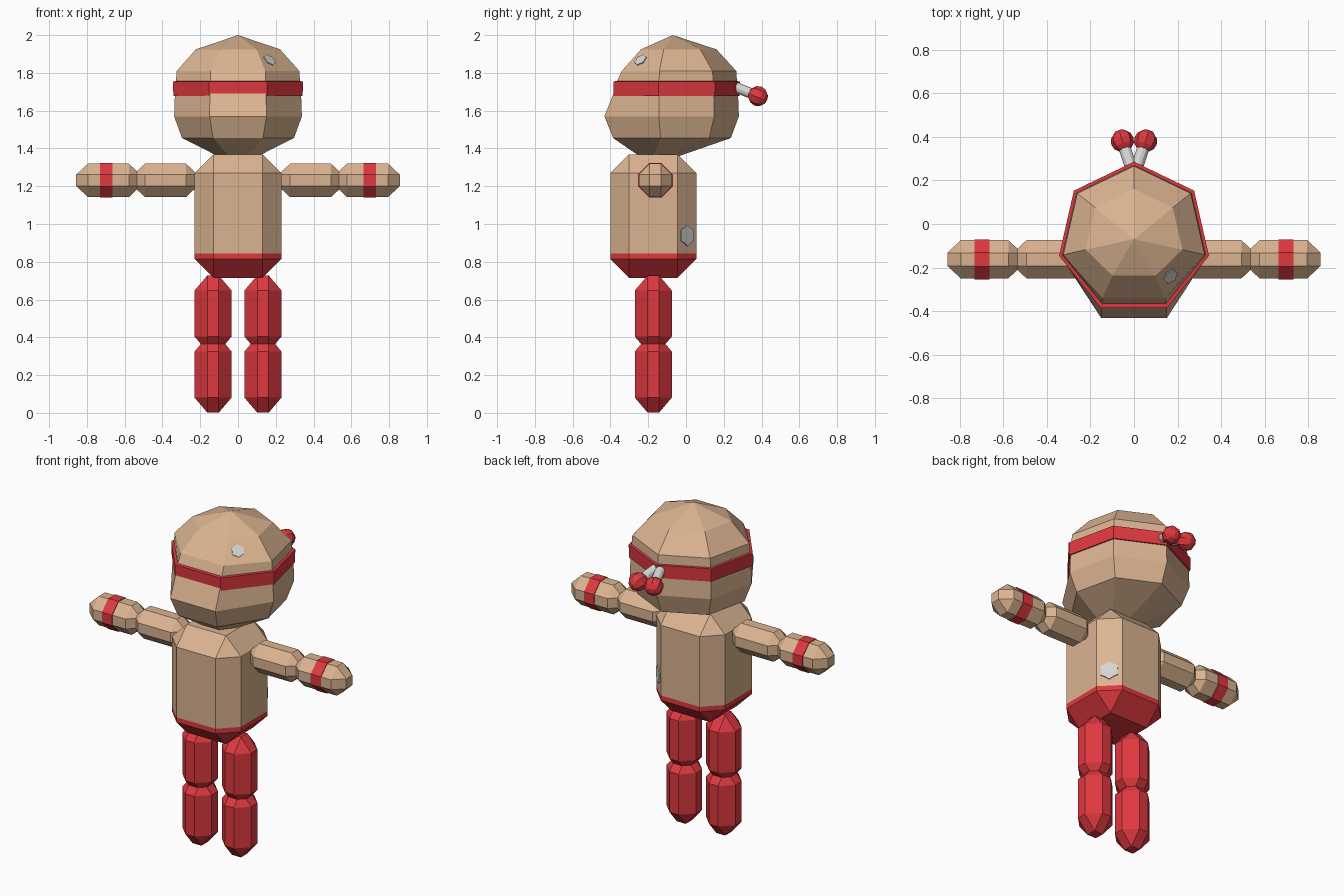
import bpy, bmesh, math
from mathutils import Vector

if "Cube" in bpy.data.objects:
    bpy.data.objects.remove(bpy.data.objects["Cube"])


def material(name, rgb):
    m = bpy.data.materials.new(name)
    m.diffuse_color = (*rgb, 1)
    m.use_nodes = True
    m.node_tree.nodes["Principled BSDF"].inputs["Base Color"].default_value = m.diffuse_color
    return m


TAN = material("tan", (0.71, 0.456, 0.283))
RED = material("red", (0.73, 0.04, 0.05))
GREY = material("light grey", (0.66, 0.66, 0.65))


def finish(bm, name, *mats):
    bmesh.ops.recalc_face_normals(bm, faces=bm.faces)
    me = bpy.data.meshes.new(name)
    bm.to_mesh(me)
    bm.free()
    for m in mats:
        me.materials.append(m)
    ob = bpy.data.objects.new(name, me)
    bpy.context.collection.objects.link(ob)
    return ob


def chamfered_box(center, half, cut):
    """Box with chamfered edges and triangular corners."""
    bm = bmesh.new()
    for sx in (-1, 1):
        for sy in (-1, 1):
            for sz in (-1, 1):
                for axis in range(3):
                    p = [half[i] - (0 if i == axis else cut[i]) for i in range(3)]
                    bm.verts.new(Vector((sx * p[0], sy * p[1], sz * p[2])) + Vector(center))
    bmesh.ops.convex_hull(bm, input=bm.verts[:])
    bmesh.ops.dissolve_limit(bm, angle_limit=0.01, verts=bm.verts[:], edges=bm.edges[:])
    return bm


def loft(rings, caps=True, closed=False):
    """Skin a list of vertex rings of equal length."""
    bm = bmesh.new()
    vs = [[bm.verts.new(p) for p in r] for r in rings]
    n = len(vs[0])
    pairs = list(zip(vs, vs[1:])) + ([(vs[-1], vs[0])] if closed else [])
    for a, b in pairs:
        for i in range(n):
            j = (i + 1) % n
            bm.faces.new((a[i], a[j], b[j], b[i]))
    if caps:
        bm.faces.new(vs[0])
        bm.faces.new(vs[-1])
    return bm


# Torso with red lower part
bm = chamfered_box((0, -0.173, 1.042), (0.23, 0.228, 0.327), (0.1, 0.1, 0.1))
bmesh.ops.bisect_plane(bm, geom=bm.verts[:] + bm.edges[:] + bm.faces[:],
                       plane_co=(0, 0, 0.845), plane_no=(0, 0, 1))
for f in bm.faces:
    f.material_index = 1 if f.calc_center_median().z < 0.845 else 0
finish(bm, "torso", TAN, RED)

# Legs and arms
for s, side in ((-1, "left"), (1, "right")):
    for z, part in ((0.203, "lower_leg"), (0.526, "upper_leg")):
        finish(chamfered_box((s * 0.132, -0.173, z), (0.098, 0.098, 0.202),
                             (0.068, 0.068, 0.08)), f"{part}_{side}", RED)
    for x, part in ((0.384, "upper_arm"), (0.686, "forearm")):
        finish(chamfered_box((s * x, -0.162, 1.231), (0.171, 0.088, 0.088),
                             (0.062, 0.058, 0.058)), f"{part}_{side}", TAN)
    # Wrist band, an eight-sided sleeve
    h, k = 0.092, 0.032
    octagon = [(h, k), (k, h), (-k, h), (-h, k), (-h, -k), (-k, -h), (k, -h), (h, -k)]
    finish(loft([[(s * x, -0.162 + a, 1.231 + b) for a, b in octagon]
                 for x in (0.664, 0.731)]), f"wrist_band_{side}", RED)


# Head: seven-sided rings, with the two front corners shifted for the jaw
def ring7(z, r, front=0.0, yc=-0.067):
    pts = []
    for i in range(7):
        a = math.tau * i / 7
        pts.append(Vector((r * math.sin(a), yc + r * math.cos(a)
                           + (front if i in (3, 4) else 0), z)))
    return pts


low = ring7(1.81, 0.333, 0.027)
top = ring7(1.925, 0.228, 0.035)
bm = loft([ring7(1.355, 0.1, 0, -0.15), ring7(1.455, 0.304, -0.045),
           ring7(1.57, 0.347, -0.052), ring7(1.70, 0.342, -0.005),
           ring7(1.755, 0.337, 0.005), low, top])
crown = max(bm.faces, key=lambda f: f.calc_center_median().z)
bmesh.ops.poke(bm, faces=[crown])
max(bm.verts, key=lambda v: len(v.link_edges) + v.co.z).co = (0, -0.07, 2.0)
finish(bm, "head", TAN)

# Headband
finish(loft([ring7(1.677, 0.351), ring7(1.755, 0.353), ring7(1.757, 0.325),
             ring7(1.677, 0.325)], caps=False, closed=True), "headband", RED)

# Headband tails with round ends
for s, side in ((-1, "left"), (1, "right")):
    a, b = Vector((s * 0.012, 0.255, 1.727)), Vector((s * 0.053, 0.381, 1.677))
    turn = (b - a).to_track_quat('Z', 'Y')
    finish(loft([[p + turn @ Vector((0.028 * math.cos(t), 0.028 * math.sin(t), 0))
                  for t in (math.tau * i / 12 for i in range(12))] for p in (a, b)]),
           f"tail_{side}", GREY)
    bm = bmesh.new()
    bmesh.ops.create_uvsphere(bm, u_segments=8, v_segments=6, radius=0.054)
    for v in bm.verts:
        v.co = turn @ v.co + b
    finish(bm, f"tail_end_{side}", RED)


# Pale patches laid on the surface
def patch(name, center, normal, r):
    turn = Vector(normal).to_track_quat('Z', 'Y')
    outline = [(r * (1 if i % 2 else 0.82)) for i in range(12)]
    finish(loft([[Vector(center) + turn @ Vector((q * math.cos(math.tau * i / 12),
                                                  q * math.sin(math.tau * i / 12), h))
                  for i, q in enumerate(outline)] for h in (-0.004, 0.004)]), name, GREY)


patch("torso_patch", (0.182, 0.006, 0.94), (1, 1, 0), 0.056)
# Front right face of the upper head
left, right = low[3].lerp(top[3], 0.5), low[2].lerp(top[2], 0.5)
face_normal = (right - left).cross(top[3] - low[3])
patch("head_patch", left.lerp(right, 0.3), face_normal, 0.038)
